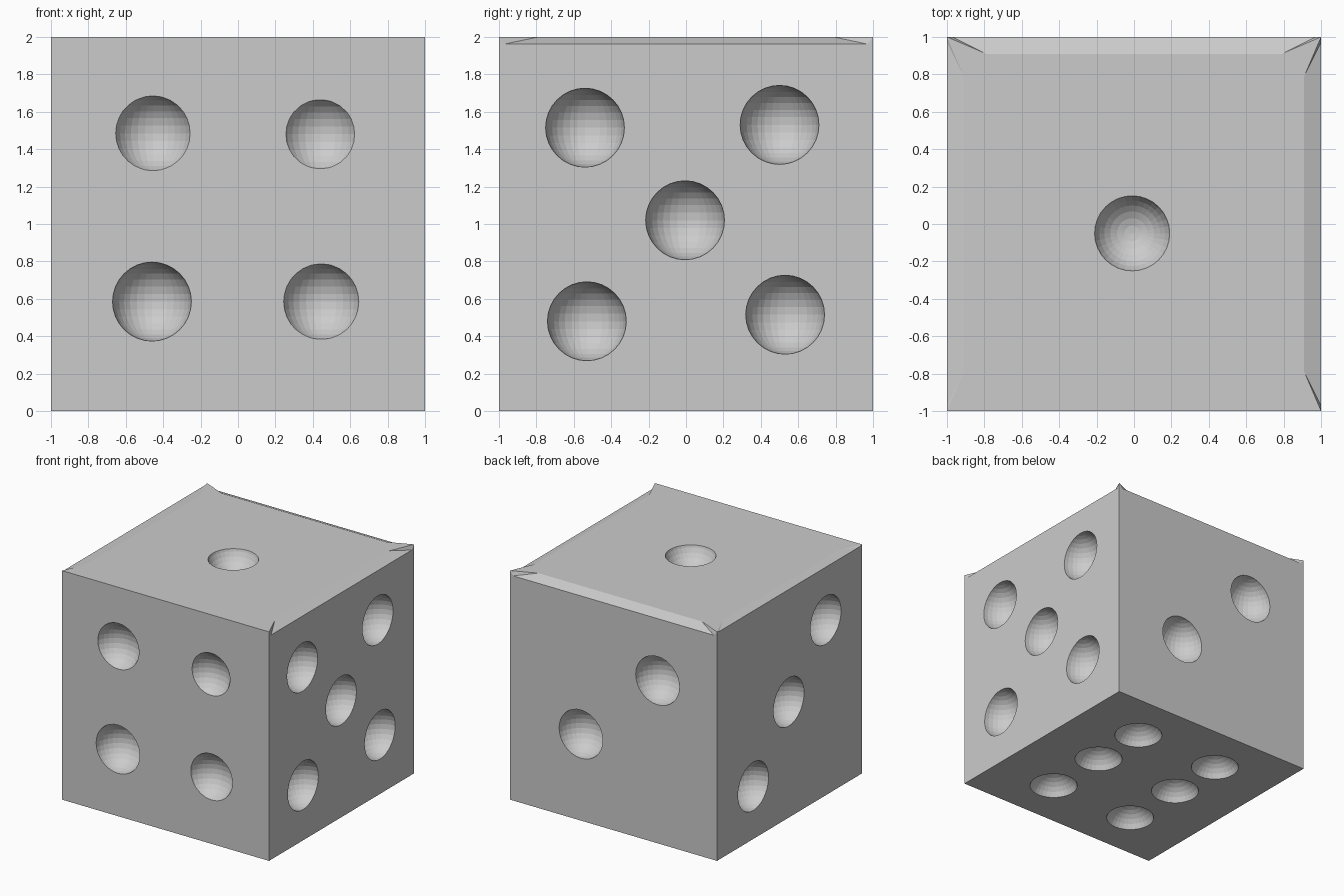
import bpy, bmesh
from mathutils import Vector

if "Cube" in bpy.data.objects:
    bpy.data.objects.remove(bpy.data.objects["Cube"])

grey = bpy.data.materials.new("light_grey")
grey.diffuse_color = (0.6, 0.6, 0.6, 1)
grey.use_nodes = True
grey.node_tree.nodes["Principled BSDF"].inputs["Base Color"].default_value = grey.diffuse_color


def finish(bm, name):
    bmesh.ops.recalc_face_normals(bm, faces=bm.faces)
    me = bpy.data.meshes.new(name)
    bm.to_mesh(me)
    bm.free()
    me.materials.append(grey)
    ob = bpy.data.objects.new(name, me)
    bpy.context.collection.objects.link(ob)
    return ob


# Die body: a cube whose top edges sag, leaving small peaks at the corners
bm = bmesh.new()
dirs = [Vector(v) for v in ((1, 0, 0), (0, 1, 0), (-1, 0, 0), (0, -1, 0))]
drop = [0.0, 0.038, 0.038, 0.008]          # front, right, back, left
corners = []
for k in range(4):
    d, n = dirs[k], dirs[(k + 1) % 4]
    c = -d - n + Vector((0, 0, 2))
    down = lambda i: Vector((0, 0, -drop[i % 4]))
    pts = dict(low=c - Vector((0, 0, 2)), peak=c,
               ea=c + 0.03 * n + down(k - 1), eb=c + 0.03 * d + down(k),
               ia=c + 0.09 * d + 0.21 * n, ib=c + 0.21 * d + 0.09 * n,
               mid=c + 0.18 * (d + n))
    corners.append({key: bm.verts.new(p) for key, p in pts.items()})
for k in range(4):
    a, b = corners[k], corners[(k + 1) % 4]
    # side wall, sloped top border, and corner facets
    bm.faces.new((a["low"], b["low"], b["peak"], b["ea"], a["eb"], a["peak"]))
    bm.faces.new((a["eb"], b["ea"], b["ia"], a["ib"]))
    for u, v in (("ib", "eb"), ("mid", "ib"), ("ia", "mid"), ("ea", "ia")):
        bm.faces.new((a["peak"], a[v], a[u]))
bm.faces.new([c[key] for c in corners for key in ("ia", "mid", "ib")])
bm.faces.new([c["low"] for c in reversed(corners)])
die = finish(bm, "die_body")

# Pip cutter: one sphere per dot, moved outward where the dot is smaller
R = 0.211
bm = bmesh.new()


def pips(place, dots):
    for u, v, r in dots:
        out = 1 + max(0.002, (R * R - r * r) ** 0.5)
        s = bmesh.ops.create_uvsphere(bm, u_segments=32, v_segments=16, radius=R)
        bmesh.ops.translate(bm, verts=s["verts"], vec=place(u, v, out))


pips(lambda u, v, o: (u, -o, v), [(-.455, 1.485, .2), (.44, 1.48, .185),
                                  (-.46, .585, .211), (.445, .585, .202)])
pips(lambda u, v, o: (o, u, v), [(-.54, 1.515, R), (.5, 1.53, R), (-.005, 1.02, R),
                                 (-.53, .48, R), (.53, .515, R)])
pips(lambda u, v, o: (u, o, v), [(-.425, 1.42, R), (.315, .755, R)])
pips(lambda u, v, o: (-o, u, v), [(-.5, 1.53, R), (.01, 1.01, R), (.5, .46, R)])
pips(lambda u, v, o: (u, v, 1 + o), [(-.01, -.05, .202)])
pips(lambda u, v, o: (u, v, 1 - o), [(x, y, .197) for x in (-.42, .41)
                                     for y in (-.55, .03, .545)])
cutter = finish(bm, "pip_cutter")
cutter.hide_render = True

# Carve the pips, then drop the cutter
mod = die.modifiers.new("pips", 'BOOLEAN')
mod.operation = 'DIFFERENCE'
mod.solver = 'EXACT'
mod.object = cutter
bpy.context.view_layer.objects.active = die
bpy.ops.object.modifier_apply(modifier=mod.name)
bpy.data.objects.remove(cutter)
